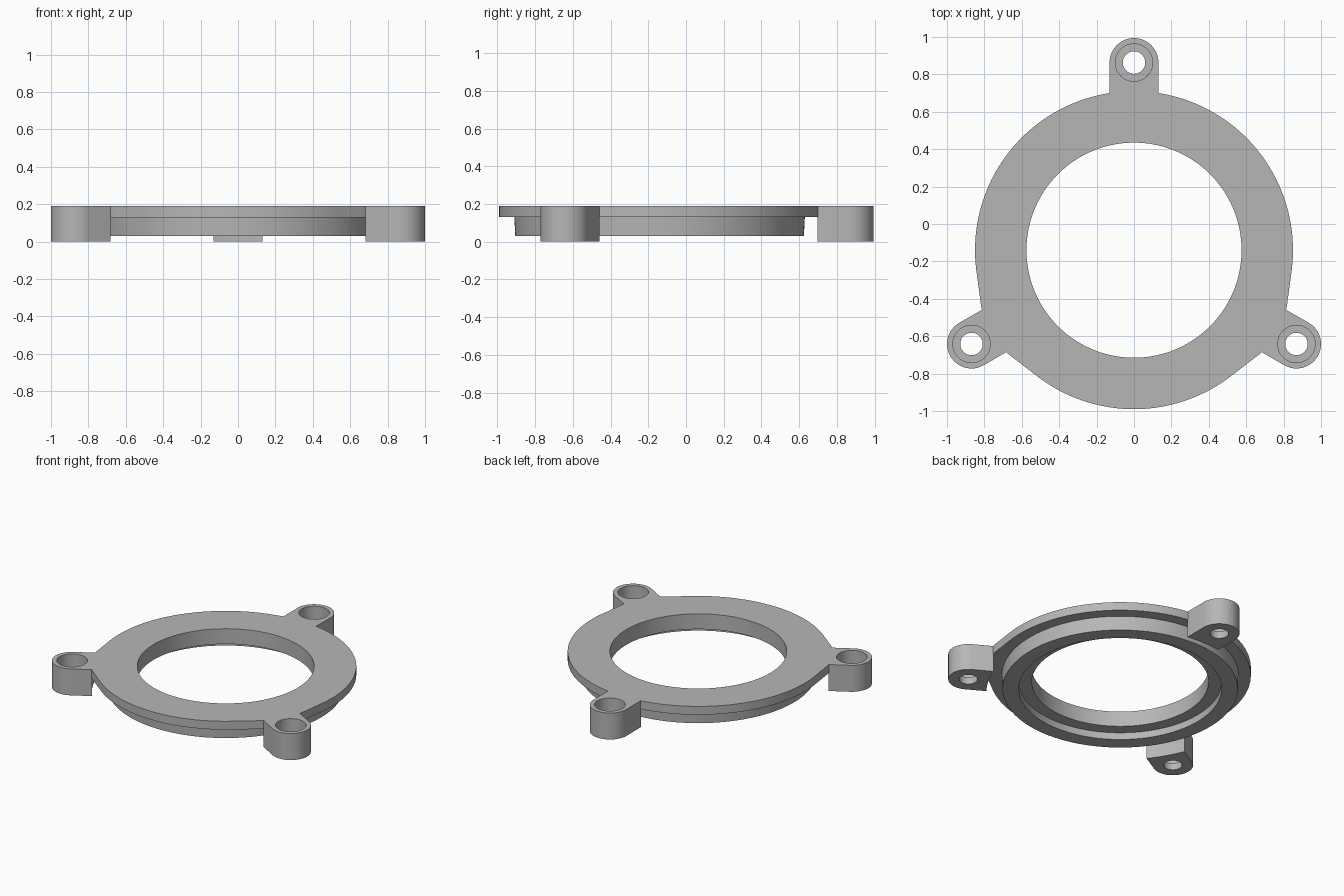
import bpy, bmesh, math
from mathutils import Vector

if "Cube" in bpy.data.objects:
    bpy.data.objects.remove(bpy.data.objects["Cube"], do_unlink=True)

CENTRE_Y = -0.14      # ring axis
RIM = 0.85            # flange radius
TOP = 0.19
LUG_DIST, LUG_R = 1.003, 0.131
LUGS = [(90, RIM), (-30, 0.875), (210, 0.875)]   # direction, root radius

grey = bpy.data.materials.new("grey_plastic")
grey.use_nodes = True
colour = (0.47, 0.47, 0.47, 1)
grey.diffuse_color = colour
grey.node_tree.nodes["Principled BSDF"].inputs["Base Color"].default_value = colour


def make_object(name, bm):
    bmesh.ops.recalc_face_normals(bm, faces=bm.faces)
    mesh = bpy.data.meshes.new(name)
    bm.to_mesh(mesh)
    bm.free()
    mesh.materials.append(grey)
    ob = bpy.data.objects.new(name, mesh)
    bpy.context.collection.objects.link(ob)
    return ob


def polar(angle, r):
    return Vector((r * math.cos(angle), CENTRE_Y + r * math.sin(angle), 0))


def combine(target, tool, operation):
    mod = target.modifiers.new("combine", "BOOLEAN")
    mod.operation, mod.object, mod.solver = operation, tool, "EXACT"
    bpy.context.view_layer.objects.active = target
    bpy.ops.object.modifier_apply(modifier=mod.name)
    bpy.data.objects.remove(tool, do_unlink=True)


def flange_radius(deg):
    # round rim that runs out along tangents to the roots of the lugs
    radius = RIM
    for direction, root in LUGS:
        off = abs((deg - direction + 180) % 360 - 180)
        half = math.degrees(math.asin(LUG_R / root))
        spread = half + math.degrees(math.acos(RIM / root))
        if off < spread:
            turn = spread - max(off, half)
            radius = max(radius, RIM / math.cos(math.radians(turn)))
    return radius


def make_ring():
    # closed stepped section swept around the axis; None marks the flange rim
    section = [(0.575, 0.08), (0.575, TOP), (None, TOP), (None, 0.13),
               (0.77, 0.13), (0.765, 0.03), (0.66, 0.03), (0.66, 0.08)]
    bm = bmesh.new()
    steps = 180
    rings = []
    for i in range(steps):
        deg = i * 360 / steps
        rings.append([bm.verts.new(polar(math.radians(deg), r or flange_radius(deg))
                                   + Vector((0, 0, z))) for r, z in section])
    n = len(section)
    for i in range(steps):
        a, b = rings[i], rings[(i + 1) % steps]
        for k in range(n):
            bm.faces.new((a[k], b[k], b[(k + 1) % n], a[(k + 1) % n]))
    return make_object("mounting_ring", bm)


def make_lug(direction, root):
    # round outer end, straight sides, curved root just inside the flange rim
    d = math.radians(direction)
    half = math.asin(LUG_R / root)
    middle = polar(d, LUG_DIST)
    outline = []
    for i in range(33):
        a = d - math.pi / 2 + math.pi * i / 32
        outline.append(middle + Vector((math.cos(a), math.sin(a), 0)) * LUG_R)
    for i in range(9):
        outline.append(polar(d + half * (1 - i / 4), root - 0.004))
    bm = bmesh.new()
    face = bm.faces.new([bm.verts.new(p) for p in outline])
    top = bmesh.ops.extrude_face_region(bm, geom=[face])["geom"]
    bmesh.ops.translate(bm, vec=(0, 0, TOP),
                        verts=[v for v in top if isinstance(v, bmesh.types.BMVert)])
    return make_object("lug", bm)


def make_cutter(middle, radius, low):
    bm = bmesh.new()
    bmesh.ops.create_cone(bm, cap_ends=True, segments=48, radius1=radius,
                          radius2=radius, depth=0.4)
    bmesh.ops.translate(bm, verts=bm.verts, vec=middle + Vector((0, 0, low + 0.2)))
    cutter = make_object("cutter", bm)
    cutter.hide_render = True
    return cutter


# ring with three screw lugs, each counterbored from above
ring = make_ring()
for direction, root in LUGS:
    lug = make_lug(direction, root)
    middle = polar(math.radians(direction), LUG_DIST)
    combine(lug, make_cutter(middle, 0.1, 0.05), "DIFFERENCE")
    combine(lug, make_cutter(middle, 0.06, -0.1), "DIFFERENCE")
    combine(ring, lug, "UNION")

bpy.ops.object.select_all(action="DESELECT")
ring.select_set(True)
bpy.context.view_layer.objects.active = ring
bpy.ops.object.shade_smooth_by_angle(angle=math.radians(30))
